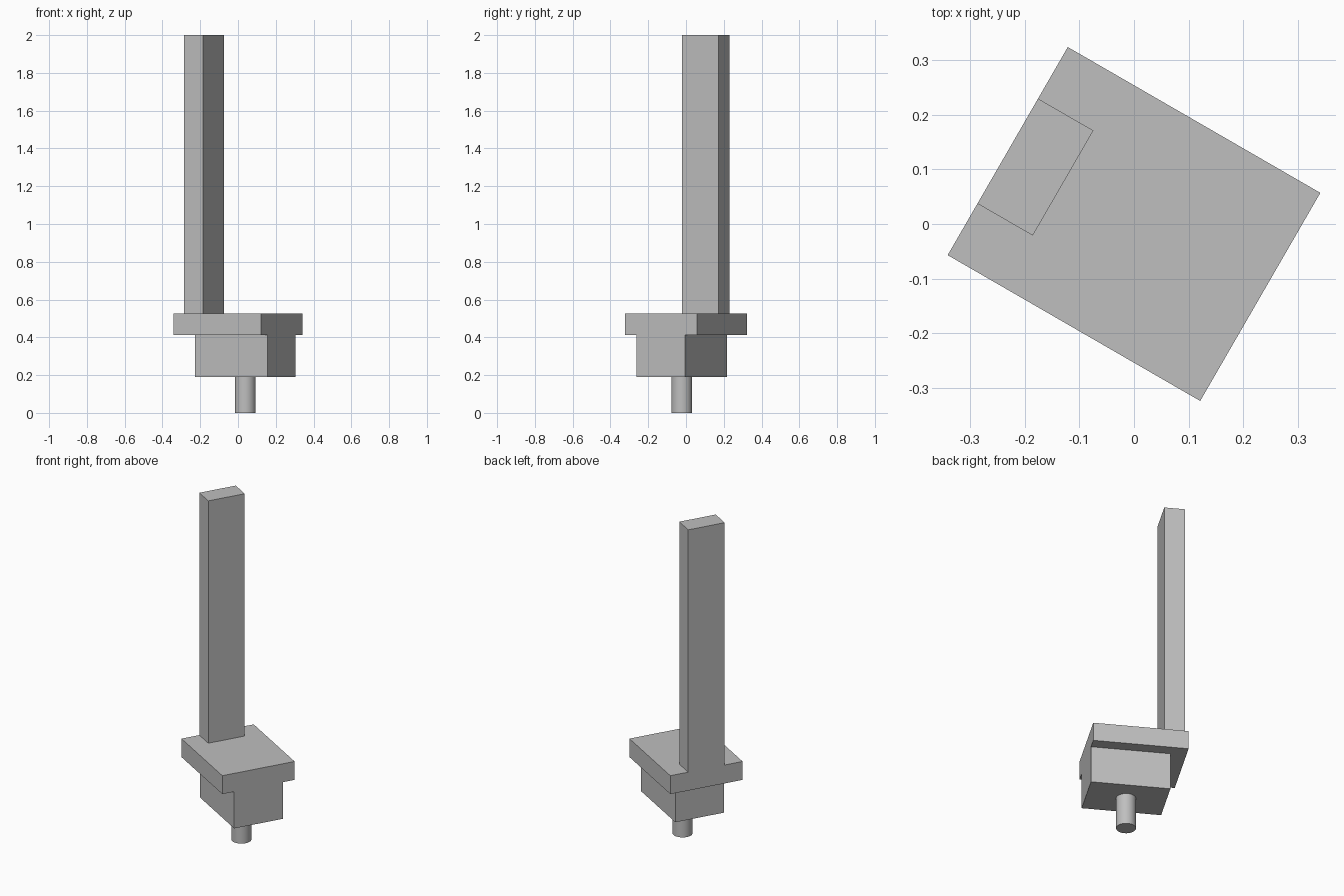
import bpy
import math
from mathutils import Matrix

cube = bpy.data.objects.get("Cube")
if cube:
    bpy.data.objects.remove(cube, do_unlink=True)

# The whole assembly is turned about the vertical axis
TURN = Matrix.Rotation(math.radians(-30), 4, "Z")

grey = bpy.data.materials.new("plain grey")
grey.use_nodes = True
colour = (0.52, 0.52, 0.52, 1)
grey.diffuse_color = colour
grey.node_tree.nodes["Principled BSDF"].inputs["Base Color"].default_value = colour


def finish(name, matrix):
    """Name the active primitive, bake its placement and give it the material."""
    part = bpy.context.object
    part.name = name
    part.data.transform(TURN @ matrix)
    part.data.materials.append(grey)
    return part


def box(name, x, y, z):
    """Box between (low, high) limits along each turned axis."""
    bpy.ops.mesh.primitive_cube_add(size=1)
    limits = (x, y, z)
    centre = Matrix.Translation([(a + b) / 2 for a, b in limits])
    size = Matrix.Diagonal([b - a for a, b in limits] + [1])
    return finish(name, centre @ size)


HALF_LENGTH = 0.267
PIN_TOP, PLATE_BOTTOM, PLATE_TOP = 0.19, 0.413, 0.525

# Upright post, flush with one end of the plate
box("upright_post", (-HALF_LENGTH, -0.15), (-0.111, 0.111), (PLATE_TOP, 2))

# Wide plate
box("top_plate", (-HALF_LENGTH, HALF_LENGTH), (-0.22, 0.22), (PLATE_BOTTOM, PLATE_TOP))

# Lower block, flush with the other end of the plate
box("lower_block", (-0.178, HALF_LENGTH), (-0.148, 0.148), (PIN_TOP, PLATE_BOTTOM))

# Round pin centred under the block
bpy.ops.mesh.primitive_cylinder_add(vertices=48, radius=0.055, depth=PIN_TOP)
finish("round_pin", Matrix.Translation((0.0445, 0, PIN_TOP / 2)))
bpy.ops.object.shade_smooth_by_angle(angle=math.radians(30))
